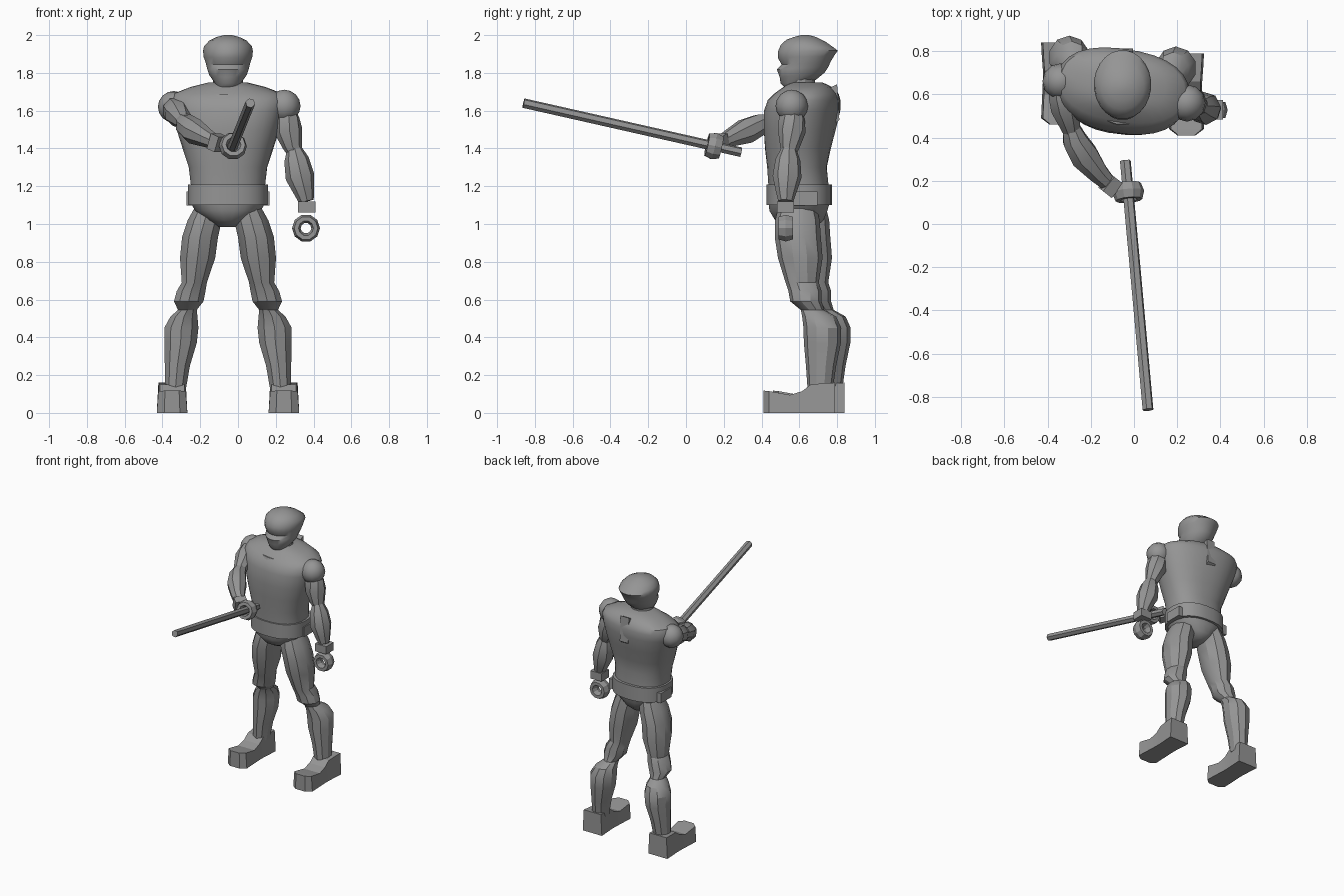
import bpy, bmesh, math
from mathutils import Vector, Matrix

if "Cube" in bpy.data.objects:
    bpy.data.objects.remove(bpy.data.objects["Cube"])

CX = -0.053  # body centre line
grey = bpy.data.materials.new("plain_grey")
grey.diffuse_color = (0.3, 0.3, 0.3, 1)
grey.use_nodes = True
grey.node_tree.nodes["Principled BSDF"].inputs["Base Color"].default_value = grey.diffuse_color


def finish(ob, angle=30):
    ob.data.materials.clear()
    ob.data.materials.append(grey)
    bpy.ops.object.select_all(action='DESELECT')
    ob.select_set(True)
    bpy.context.view_layer.objects.active = ob
    bpy.ops.object.shade_smooth_by_angle(angle=math.radians(angle))
    return ob


def loft(name, rings, angle=30):
    """Skin a list of equal-length point rings and cap both ends."""
    bm = bmesh.new()
    loops = [[bm.verts.new(p) for p in r] for r in rings]
    n = len(loops[0])
    for a, b in zip(loops, loops[1:]):
        for i in range(n):
            j = (i + 1) % n
            bm.faces.new((a[i], a[j], b[j], b[i]))
    bm.faces.new(loops[0])
    bm.faces.new(loops[-1])
    bmesh.ops.recalc_face_normals(bm, faces=bm.faces)
    me = bpy.data.meshes.new(name)
    bm.to_mesh(me)
    bm.free()
    ob = bpy.data.objects.new(name, me)
    bpy.context.collection.objects.link(ob)
    return finish(ob, angle)


def oval(cx, cy, z, rx, ry, n, power=1.0, yaw=0.0, tilt=0.0):
    pts = []
    for i in range(n):
        a = 2 * math.pi * (i + 0.5) / n
        c, s = math.cos(a), math.sin(a)
        x = rx * math.copysign(abs(c) ** power, c)
        y = ry * math.copysign(abs(s) ** power, s)
        pts.append((cx + x * math.cos(yaw) - y * math.sin(yaw),
                    cy + x * math.sin(yaw) + y * math.cos(yaw), z + tilt * y))
    return pts


def tube(name, path, n=8):
    """Round tube through (x, y, z, radius) points."""
    ps = [Vector(p[:3]) for p in path]
    rings = []
    for i, p in enumerate(ps):
        d = (ps[min(i + 1, len(ps) - 1)] - ps[max(i - 1, 0)]).normalized()
        u = d.cross(Vector((0.3, 0.1, 1))).normalized()
        v = d.cross(u)
        r = path[i][3]
        rings.append([p + r * (u * math.cos(2 * math.pi * k / n) + v * math.sin(2 * math.pi * k / n))
                      for k in range(n)])
    return loft(name, rings)


def ball(name, loc, r):
    bpy.ops.mesh.primitive_uv_sphere_add(segments=12, ring_count=8, radius=r, location=loc)
    ob = bpy.context.object
    ob.name = name
    return finish(ob, 35)


def box(name, loc, size, rot=(0, 0, 0)):
    bpy.ops.mesh.primitive_cube_add(size=1, location=loc, rotation=rot)
    ob = bpy.context.object
    ob.name = name
    ob.scale = size
    return finish(ob)


def grip(name, loc, axis):
    """Hollow closed hand."""
    bpy.ops.mesh.primitive_torus_add(major_radius=0.051, minor_radius=0.023,
                                     major_segments=10, minor_segments=6, location=loc)
    ob = bpy.context.object
    ob.name = name
    ob.scale = (1, 1, 1.9)
    ob.rotation_euler = Vector(axis).to_track_quat('Z', 'Y').to_euler()
    return finish(ob)


# Torso: z, half width, front y, back y, yaw in degrees
torso = [(1.12, .195, .44, .75, 0), (1.21, .198, .435, .755, 0), (1.30, .208, .43, .745, -2),
         (1.40, .24, .42, .765, -5), (1.50, .272, .415, .79, -7), (1.60, .30, .42, .81, -9),
         (1.655, .31, .44, .81, -9), (1.69, .29, .475, .80, -9), (1.725, .20, .52, .77, -9),
         (1.75, .10, .56, .72, -9)]
loft("torso", [oval(CX, (f + b) / 2, z, w, (b - f) / 2, 28, .85, math.radians(a))
               for z, w, f, b, a in torso], 40)

# Belt, pouches and pelvis
loft("belt", [oval(CX, .60, z, .212, .175, 28, .85) for z in (1.10, 1.21)], 40)
for side in (-1, 1):
    box("belt_pouch", (CX + side * .195, .63, 1.135), (.05, .13, .075))
loft("pelvis", [oval(CX, y, z, w, d, 20, .9) for z, w, d, y in
                ((1.12, .205, .165, .60), (1.07, .175, .155, .595),
                 (1.02, .11, .13, .60), (.985, .05, .08, .61))], 40)

# Neck, collar, head and back holder
loft("neck", [oval(CX, .61, z, .082, .075, 12) for z in (1.66, 1.80)])
loft("collar", [oval(CX, y, z, w, d, 16) for z, w, d, y in
                ((1.63, .09, .03, .47), (1.655, .122, .07, .52), (1.685, .122, .10, .56))])
head = [(1.725, .055, .52, .60, 0), (1.755, .075, .50, .69, .1), (1.79, .10, .495, .735, .1),
        (1.825, .112, .48, .755, .05), (1.85, .118, .505, .765, .05), (1.885, .13, .485, .785, .03),
        (1.915, .133, .485, .805, .02), (1.94, .128, .50, .785, -.05), (1.97, .10, .53, .74, -.05),
        (1.99, .06, .57, .69, 0), (2.0, .02, .61, .65, 0)]
loft("head", [oval(CX, (f + b) / 2, z, w, (b - f) / 2, 24, 1, 0, t) for z, w, f, b, t in head], 45)
holder = [(.73, 1.705), (.80, 1.74), (.812, 1.55), (.77, 1.52)]
loft("back_holder", [[(x, y, z) for y, z in holder] for x in (-.075, -.005)])

# Legs: z, x, y, radius x, radius y for the +x side; the other stands further back
leg = [(1.09, .05, .59, .075, .10), (1.02, .07, .59, .095, .118), (.93, .095, .592, .10, .122),
       (.82, .108, .605, .098, .118), (.69, .125, .615, .07, .088), (.645, .142, .63, .08, .088),
       (.59, .155, .635, .082, .083), (.545, .162, .67, .052, .062), (.51, .18, .705, .075, .09),
       (.45, .194, .722, .095, .10), (.37, .198, .722, .09, .098), (.25, .215, .715, .07, .08),
       (.12, .226, .71, .058, .066)]
# Boot: y, half width, height
boot = [(.41, .04, .118), (.44, .078, .115), (.55, .073, .095), (.615, .07, .115),
        (.66, .07, .15), (.73, .075, .157), (.79, .078, .16)]
for side, back in ((1, 0), (-1, .05)):
    dx = lambda x: CX + side * (x - CX)
    loft("leg", [oval(dx(x), y + back, z, rx, ry, 10) for z, x, y, rx, ry in leg])
    loft("boot", [[(dx(.243 + w * 1.04), y + back, 0), (dx(.243 + w * .93), y + back, h),
                   (dx(.243 - w * .93), y + back, h), (dx(.243 - w * 1.04), y + back, 0)]
                  for y, w, h in boot], 15)

# Hanging arm
ball("shoulder", (.245, .56, 1.625), .086)
tube("upper_arm", [(.25, .56, 1.60, .055), (.256, .56, 1.555, .07), (.268, .56, 1.49, .074),
                   (.29, .55, 1.41, .052), (.302, .545, 1.375, .04)])
tube("forearm", [(.298, .545, 1.40, .04), (.31, .54, 1.34, .066), (.328, .535, 1.25, .077),
                 (.35, .53, 1.17, .055), (.362, .528, 1.12, .04)])
box("cuff", (.364, .528, 1.09), (.095, .09, .06))
grip("hand", (.36, .528, .978), (0, 1, 0))

# Raised arm
ball("shoulder", (-.34, .66, 1.62), .084)
tube("upper_arm", [(-.34, .66, 1.62, .055), (-.332, .60, 1.605, .068), (-.318, .54, 1.585, .072),
                   (-.298, .465, 1.555, .052), (-.29, .43, 1.54, .042)])
tube("forearm", [(-.292, .45, 1.545, .042), (-.275, .39, 1.525, .06), (-.23, .315, 1.49, .07),
                 (-.165, .235, 1.455, .05), (-.125, .195, 1.435, .04)])
box("cuff", (-.108, .178, 1.43), (.055, .085, .085), (0, math.radians(20), math.radians(-38)))

# Staff held in the raised hand
tip, tail = Vector((.065, -.86, 1.64)), Vector((-.04, .292, 1.38))
grip("hand", tail + (tip - tail) * .125, tip - tail)
tube("staff", [(*tip, .026), (*tail, .026)], 6)
